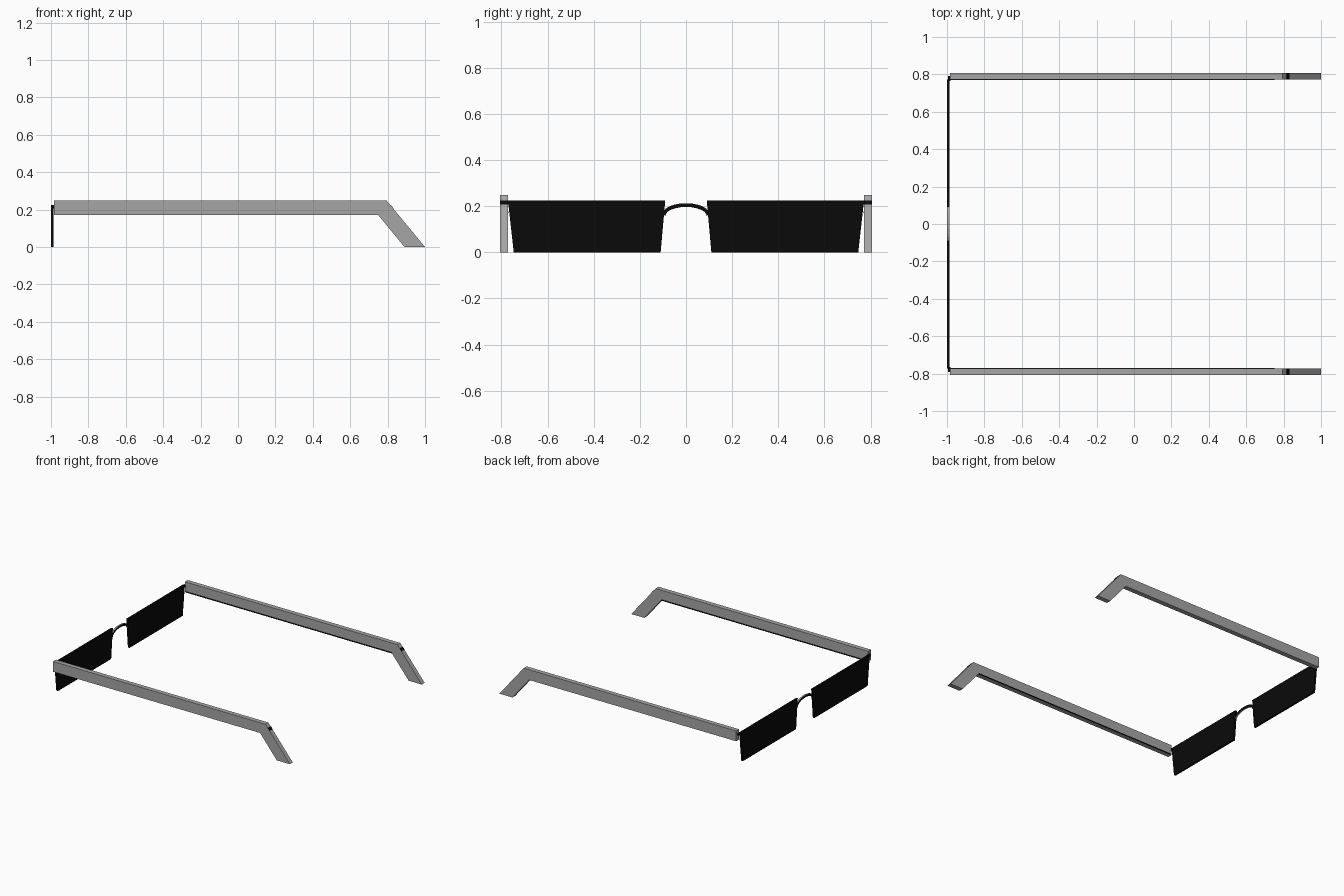
import bpy
import math

cube = bpy.data.objects.get("Cube")
if cube:
    bpy.data.objects.remove(cube, do_unlink=True)


def make_material(name, value):
    mat = bpy.data.materials.new(name)
    mat.use_nodes = True
    colour = (value, value, value, 1)
    mat.diffuse_color = colour
    mat.node_tree.nodes["Principled BSDF"].inputs["Base Color"].default_value = colour
    return mat


black = make_material("lens black", 0.003)
grey = make_material("frame grey", 0.38)


def prism(name, outline, lo, hi, axis, mats):
    """Extrude a 2D outline between lo and hi along x or y."""
    def place(u, z, d):
        return (u, d, z) if axis == "y" else (d, u, z)
    n = len(outline)
    verts = [place(u, z, d) for d in (lo, hi) for u, z in outline]
    faces = [tuple(range(n))[::-1], tuple(range(n, 2 * n))]
    faces += [(i, (i + 1) % n, n + (i + 1) % n, n + i) for i in range(n)]
    mesh = bpy.data.meshes.new(name)
    mesh.from_pydata(verts, [], faces)
    for mat in mats:
        mesh.materials.append(mat)
    obj = bpy.data.objects.new(name, mesh)
    bpy.context.collection.objects.link(obj)
    # Make all normals point outward
    bpy.context.view_layer.objects.active = obj
    obj.select_set(True)
    bpy.ops.object.mode_set(mode="EDIT")
    bpy.ops.mesh.select_all(action="SELECT")
    bpy.ops.mesh.normals_make_consistent(inside=False)
    bpy.ops.object.mode_set(mode="OBJECT")
    obj.select_set(False)
    return obj


ARM = [(-0.985, 0.17), (-0.985, 0.248), (0.795, 0.248),
       (1.0, 0.0), (0.89, 0.0), (0.75, 0.17)]
LENS = [(0.11, 0.0), (0.747, 0.0), (0.772, 0.225), (0.09, 0.225)]
IN, OUT = 0.772, 0.807


def slope_x(z):
    return 0.795 + 0.205 * (0.248 - z) / 0.248


for side, s in (("left", 1), ("right", -1)):
    # Bent temple arm
    prism(side + "_arm", ARM, s * IN, s * OUT, "y", [grey])
    # Dark trim along the lower inner edge
    prism(side + "_arm_trim",
          [(-0.98, 0.17), (-0.98, 0.178), (0.745, 0.178), (0.75, 0.17)],
          s * (IN - 0.002), s * IN, "y", [black])
    # Dark band across the bend
    prism(side + "_bend_band",
          [(slope_x(z) + d, z) for z, d in
           ((0.207, 0), (0.207, 0.003), (0.224, 0.003), (0.224, 0))],
          s * IN, s * OUT, "y", [black])
    # Tapered flat lens
    prism(side + "_lens", [(s * u, z) for u, z in LENS],
          -1.0, -0.986, "x", [black])
    # Hinge joining lens and arm
    prism(side + "_hinge",
          [(s * u, z) for u, z in
           ((0.765, 0.207), (0.79, 0.207), (0.79, 0.224), (0.765, 0.224))],
          -0.995, -0.982, "x", [black])

# Arched nose bridge, dark front and back with grey edges
STEPS = 12
angles = [math.pi * i / STEPS for i in range(STEPS + 1)]
upper = [(0.1 * math.cos(a), 0.168 + 0.045 * math.sin(a)) for a in angles]
lower = [(0.09 * math.cos(a), 0.158 + 0.039 * math.sin(a)) for a in angles]
bridge = prism("nose_bridge", upper + lower[::-1], -0.999, -0.987, "x",
               [grey, black])
for face in bridge.data.polygons:
    face.material_index = int(abs(face.normal.x) > 0.9)
